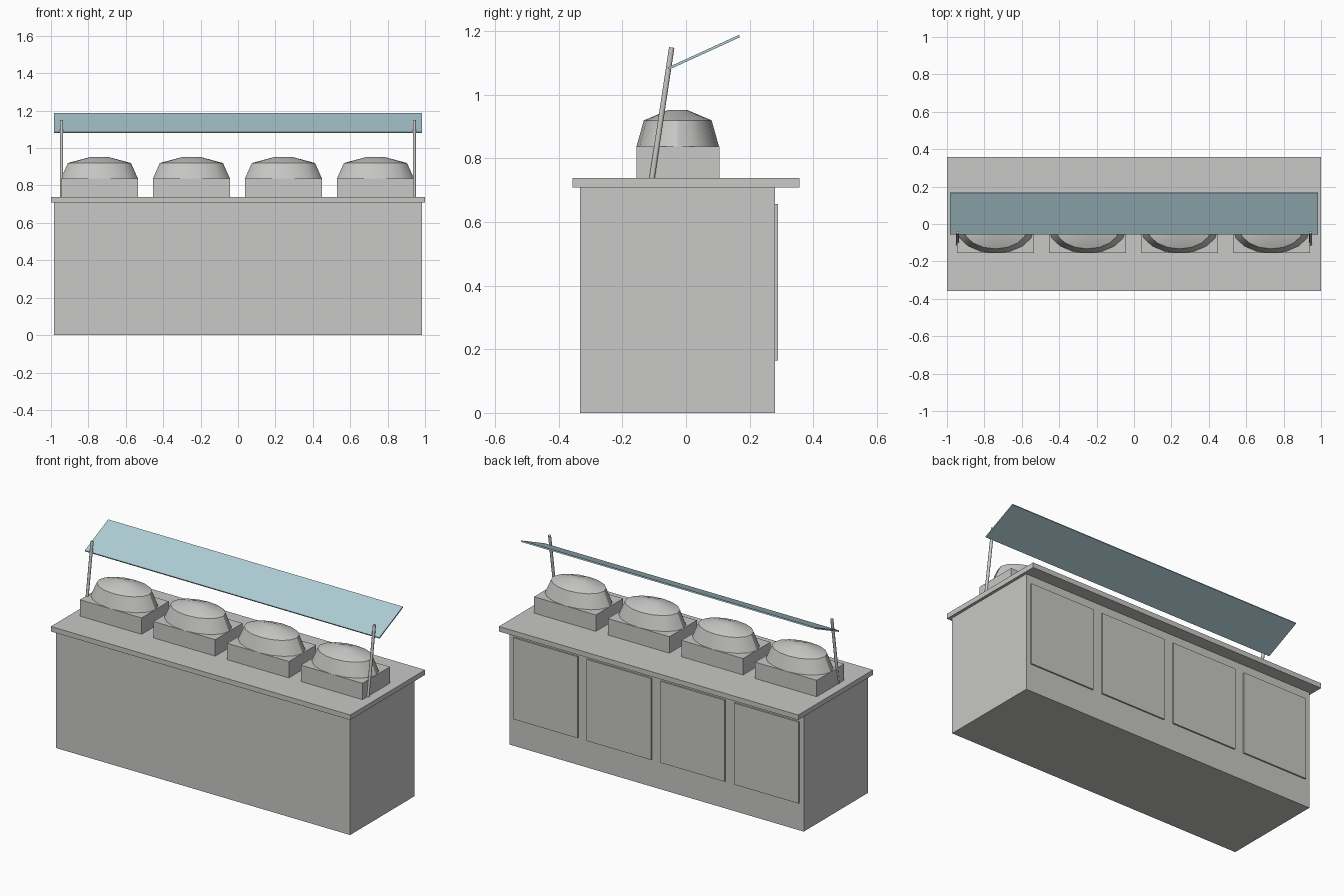
import bpy, bmesh, math
from mathutils import Vector

default = bpy.data.objects.get("Cube")
if default:
    bpy.data.objects.remove(default, do_unlink=True)


def material(name, rgb):
    m = bpy.data.materials.new(name)
    m.use_nodes = True
    m.diffuse_color = (*rgb, 1)
    m.node_tree.nodes["Principled BSDF"].inputs["Base Color"].default_value = (*rgb, 1)
    return m


GREY = material("light_grey", (0.58, 0.58, 0.57))
GLASS = material("pale_blue_glass", (0.43, 0.61, 0.67))


def finish(obj, name, mat, smooth=False):
    obj.name = name
    obj.data.materials.append(mat)
    if smooth:
        bpy.ops.object.select_all(action="DESELECT")
        obj.select_set(True)
        bpy.context.view_layer.objects.active = obj
        bpy.ops.object.shade_smooth_by_angle(angle=math.radians(30))
    return obj


def box(name, xs, ys, zs, mat=GREY):
    size = [b - a for a, b in (xs, ys, zs)]
    mid = [(a + b) / 2 for a, b in (xs, ys, zs)]
    bpy.ops.mesh.primitive_cube_add(size=1, location=mid)
    obj = bpy.context.object
    obj.scale = size
    bpy.ops.object.transform_apply(location=False, rotation=False, scale=True)
    return finish(obj, name, mat)


def rod(name, start, end, radius):
    a, b = Vector(start), Vector(end)
    bpy.ops.mesh.primitive_cylinder_add(vertices=12, radius=radius,
                                        depth=(b - a).length, location=(a + b) / 2)
    obj = bpy.context.object
    obj.rotation_euler = (b - a).to_track_quat("Z", "Y").to_euler()
    return finish(obj, name, GREY, True)


def lid(name, x, y, rx, ry, rings, sides=16):
    """Oval dome lofted through (scale, height) rings."""
    bm = bmesh.new()
    loops = []
    for s, z in rings:
        angles = [math.tau * i / sides for i in range(sides)]
        loops.append([bm.verts.new((rx * s * math.cos(t), ry * s * math.sin(t), z))
                      for t in angles])
    for low, high in zip(loops, loops[1:]):
        for i in range(sides):
            j = (i + 1) % sides
            bm.faces.new((low[i], low[j], high[j], high[i]))
    bm.faces.new(loops[-1])
    bm.faces.new(loops[0][::-1])
    mesh = bpy.data.meshes.new(name)
    bm.to_mesh(mesh)
    bm.free()
    obj = bpy.data.objects.new(name, mesh)
    obj.location = (x, y, 0)
    bpy.context.collection.objects.link(obj)
    return finish(obj, name, GREY, True)


# Cabinet and worktop
box("cabinet", (-0.983, 0.983), (-0.334, 0.28), (0, 0.708))
box("worktop", (-1, 1), (-0.357, 0.357), (0.708, 0.738))

# Four food wells with domed lids, and a cupboard door behind each
for i in range(4):
    x = (i - 1.5) * 0.492
    box(f"door_{i + 1}", (x - 0.215, x + 0.215), (0.28, 0.289), (0.165, 0.657))
    x -= 0.003
    box(f"food_well_{i + 1}", (x - 0.206, x + 0.206), (-0.156, 0.105), (0.738, 0.837))
    lid(f"lid_{i + 1}", x, -0.026, 0.206, 0.13,
        [(1, 0.837), (0.82, 0.92), (0.22, 0.953)])

# Leaning posts
for side, x in (("right", -0.943), ("left", 0.943)):
    rod(f"{side}_post", (x, -0.107, 0.738), (x, -0.045, 1.149), 0.0085)

# Tilted glass guard
low, high = Vector((0, -0.055, 1.083)), Vector((0, 0.168, 1.185))
run = high - low
half = run.length / 2
guard = box("glass_guard", (-0.984, 0.984), (-half, half), (-0.004, 0.004), GLASS)
guard.location = (low + high) / 2
guard.rotation_euler.x = math.atan2(run.z, run.y)
